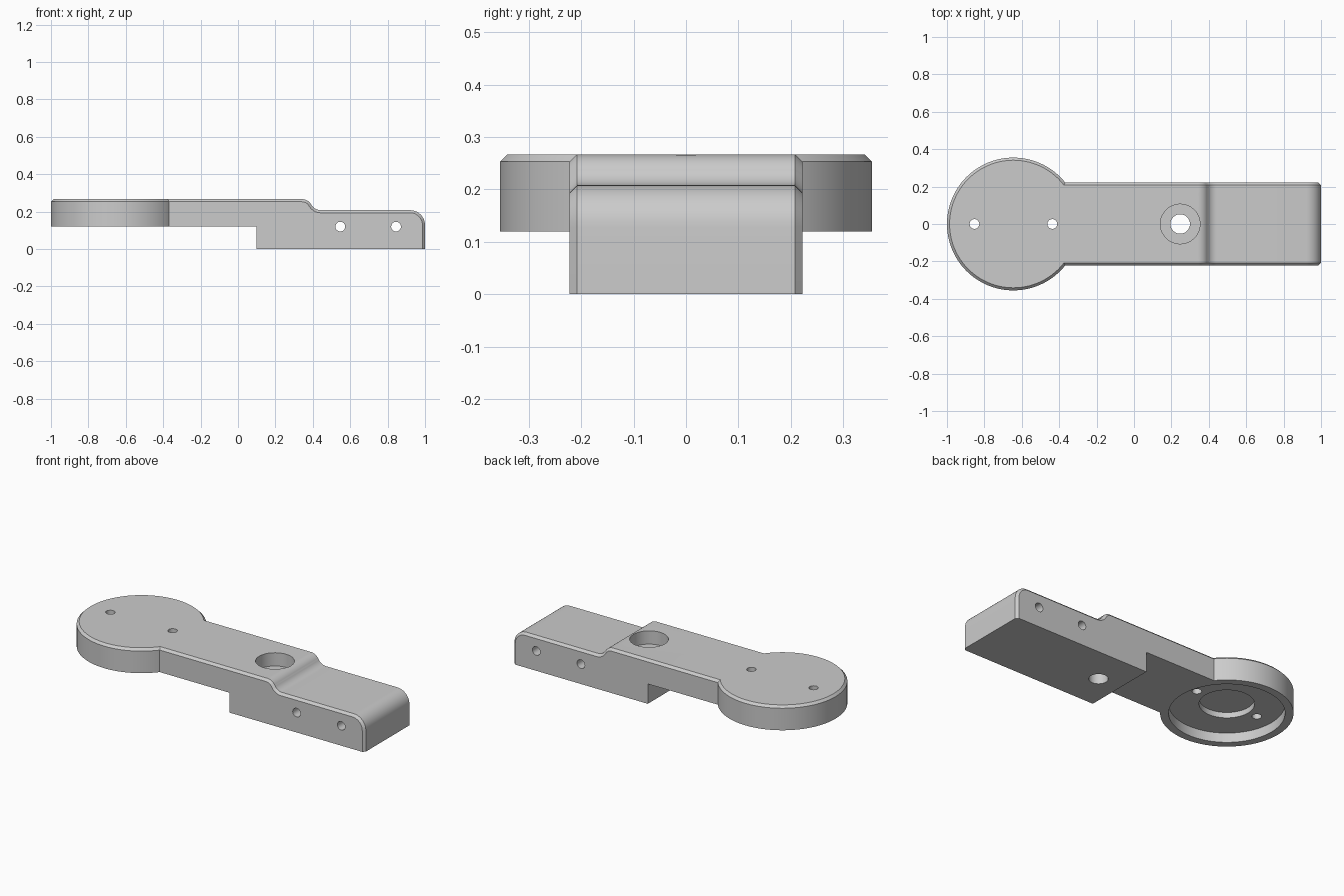
import bpy
import bmesh
from math import sin, cos, radians, pi
from mathutils import Matrix

if "Cube" in bpy.data.objects:
    bpy.data.objects.remove(bpy.data.objects["Cube"])

TOP, LOW_TOP, UNDER = 0.267, 0.208, 0.12
HALF_W, CHAMFER = 0.222, 0.014
DISC_X, DISC_R = -0.645, 0.355

grey = bpy.data.materials.new("plain grey")
grey.use_nodes = True
COLOUR = (0.6, 0.6, 0.6, 1)
grey.diffuse_color = COLOUR
grey.node_tree.nodes["Principled BSDF"].inputs["Base Color"].default_value = COLOUR


def add_object(name, bm):
    bmesh.ops.recalc_face_normals(bm, faces=bm.faces)
    mesh = bpy.data.meshes.new(name)
    bm.to_mesh(mesh)
    bm.free()
    mesh.materials.append(grey)
    obj = bpy.data.objects.new(name, mesh)
    bpy.context.collection.objects.link(obj)
    return obj


def cylinder(name, x, radius, z0, z1, chamfer=0, sides=64, sideways=False):
    """Upright cylinder from z0 to z1, or one along y centred on the mean height."""
    bm = bmesh.new()
    turn = Matrix.Rotation(pi / 2, 4, 'X') if sideways else Matrix()
    depth = 1 if sideways else z1 - z0
    bmesh.ops.create_cone(bm, cap_ends=True, segments=sides, radius1=radius,
                          radius2=radius, depth=depth,
                          matrix=Matrix.Translation((x, 0, (z0 + z1) / 2)) @ turn)
    if chamfer:
        rim = [e for e in bm.edges if all(v.co.z > z1 - 0.001 for v in e.verts)]
        bmesh.ops.bevel(bm, geom=rim, offset=chamfer, segments=1, affect='EDGES')
    return add_object(name, bm)


def arc(cx, cz, radius, start, end, steps=10):
    angles = [radians(start + (end - start) * i / steps) for i in range(steps + 1)]
    return [(cx + radius * cos(a), cz + radius * sin(a)) for a in angles]


def combine(target, other, operation):
    mod = target.modifiers.new(other.name, 'BOOLEAN')
    mod.operation, mod.object, mod.solver = operation, other, 'EXACT'
    bpy.context.view_layer.objects.active = target
    bpy.ops.object.modifier_apply(modifier=mod.name)
    bpy.data.objects.remove(other)


# Arm: side profile with an S-shaped step and a rounded nose
BEND_R, NOSE_R, STEP_X = 0.057, 0.08, 0.342
skyline = [(DISC_X, TOP)]
skyline += arc(STEP_X, TOP - BEND_R, BEND_R, 90, 29)
skyline += arc(STEP_X + 0.1, LOW_TOP + BEND_R, BEND_R, 209, 270)
skyline += arc(1 - NOSE_R, LOW_TOP - NOSE_R, NOSE_R, 90, 0)
skyline += [(1, 0)]
profile = skyline + [(0.1, 0), (0.1, UNDER), (DISC_X, UNDER)]

bm = bmesh.new()
rings = [[bm.verts.new((x, y, z)) for x, z in profile] for y in (-HALF_W, HALF_W)]
chamfered = []
for ring in rings:
    bm.faces.new(ring)
for i in range(len(profile)):
    j = (i + 1) % len(profile)
    bm.faces.new((rings[0][i], rings[0][j], rings[1][j], rings[1][i]))
    if i < len(skyline) - 1:
        chamfered += [bm.edges.get((r[i], r[j])) for r in rings]
bmesh.ops.recalc_face_normals(bm, faces=bm.faces)
bmesh.ops.bevel(bm, geom=chamfered, offset=CHAMFER, segments=1, affect='EDGES')
body = add_object("arm_body", bm)

# Round head
combine(body, cylinder("round_head", DISC_X, DISC_R, UNDER, TOP, CHAMFER, 128), 'UNION')

# Stepped pocket under the head
combine(body, cylinder("head_pocket", DISC_X, 0.31, -0.1, UNDER + 0.057, sides=96), 'DIFFERENCE')
combine(body, cylinder("hub_pocket", DISC_X, 0.148, -0.1, UNDER + 0.09), 'DIFFERENCE')

# Small holes through the head
for side in (-1, 1):
    combine(body, cylinder("head_hole", DISC_X + side * 0.208, 0.026, -0.1, 0.4, sides=32), 'DIFFERENCE')

# Counterbored bolt hole
combine(body, cylinder("counterbore", 0.247, 0.106, TOP - 0.08, 0.4), 'DIFFERENCE')
combine(body, cylinder("bolt_hole", 0.247, 0.052, -0.1, 0.4), 'DIFFERENCE')

# Cross holes through the block
for x in (0.547, 0.845):
    combine(body, cylinder("cross_hole", x, 0.026, UNDER, UNDER, sides=32, sideways=True), 'DIFFERENCE')

bpy.ops.object.select_all(action='DESELECT')
body.select_set(True)
bpy.context.view_layer.objects.active = body
bpy.ops.object.shade_smooth_by_angle(angle=radians(25))
